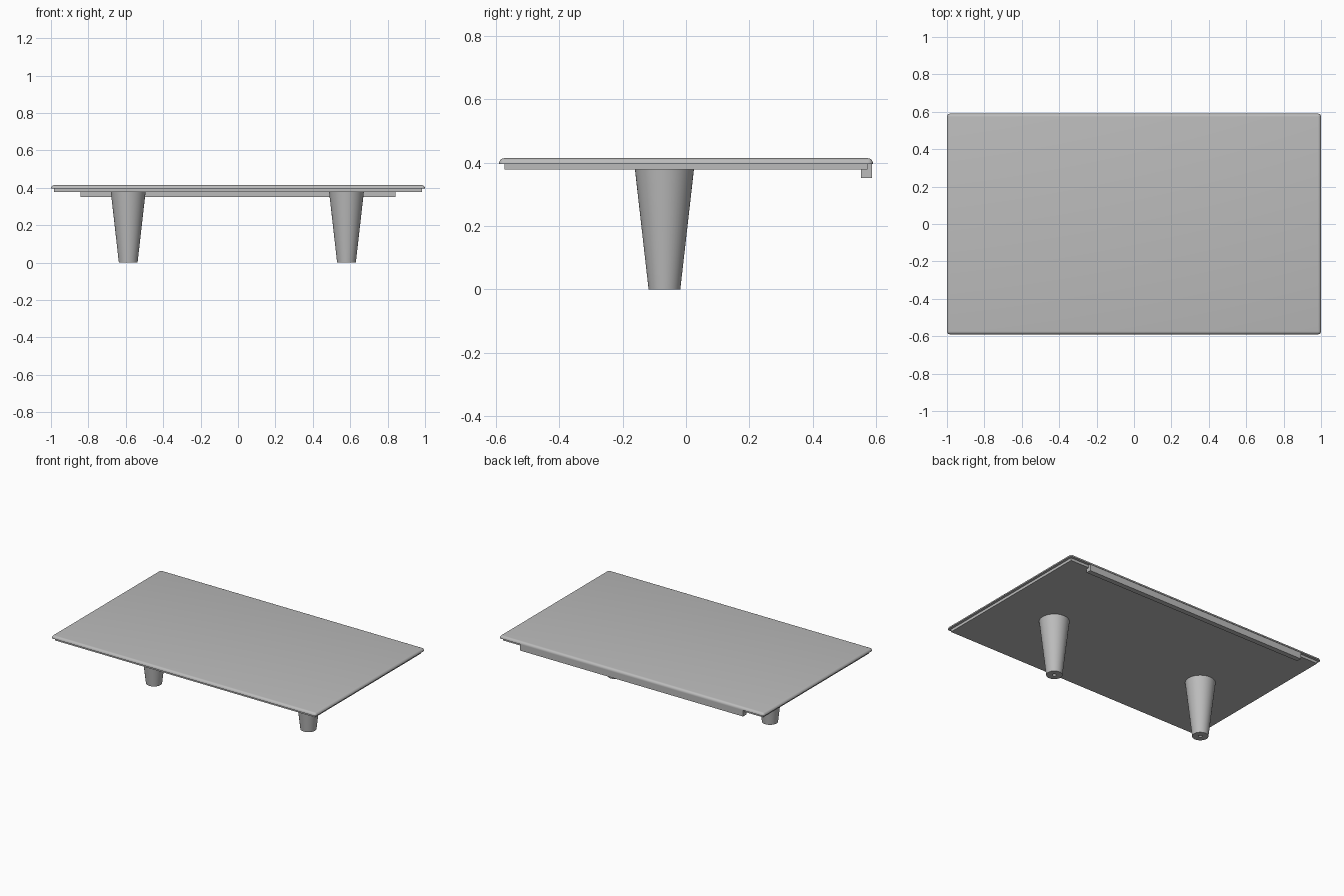
import bpy, bmesh, math

cube = bpy.data.objects.get("Cube")
if cube:
    bpy.data.objects.remove(cube, do_unlink=True)

grey = bpy.data.materials.new("plain grey")
grey.use_nodes = True
colour = (0.5, 0.5, 0.5, 1)
grey.diffuse_color = colour
grey.node_tree.nodes["Principled BSDF"].inputs["Base Color"].default_value = colour


def finish(name, bm):
    """Turn a bmesh into a named, shaded object."""
    bmesh.ops.recalc_face_normals(bm, faces=bm.faces)
    mesh = bpy.data.meshes.new(name)
    bm.to_mesh(mesh)
    bm.free()
    mesh.materials.append(grey)
    obj = bpy.data.objects.new(name, mesh)
    bpy.context.collection.objects.link(obj)
    bpy.ops.object.select_all(action="DESELECT")
    obj.select_set(True)
    bpy.context.view_layer.objects.active = obj
    bpy.ops.object.shade_smooth_by_angle(angle=math.radians(35))
    return obj


def box(name, low, high, round_top=0):
    bm = bmesh.new()
    bmesh.ops.create_cube(bm, size=1)
    for v in bm.verts:
        v.co = [a + (b - a) * (c + 0.5) for a, b, c in zip(low, high, v.co)]
    if round_top:
        # Round the upper rim and the upright corners, leave the base sharp
        edges = [e for e in bm.edges if max(v.co.z for v in e.verts) > high[2] - 0.001]
        bmesh.ops.bevel(bm, geom=edges, offset=round_top, segments=5,
                        profile=0.5, affect="EDGES")
    return finish(name, bm)


def lathe(name, profile, x, y, steps=48):
    """Spin a (radius, height) profile round an upright axis."""
    bm = bmesh.new()
    verts = [bm.verts.new((r, 0, z)) for r, z in profile]
    edges = [bm.edges.new(pair) for pair in zip(verts, verts[1:])]
    bmesh.ops.spin(bm, geom=verts + edges, cent=(0, 0, 0), axis=(0, 0, 1),
                   angle=math.tau, steps=steps)
    bmesh.ops.remove_doubles(bm, verts=bm.verts, dist=0.0001)
    obj = finish(name, bm)
    obj.location = (x, y, 0)
    return obj


# Top plate with a softened rim, over a slightly smaller slab
box("top_plate", (-1, -0.59, 0.396), (1, 0.59, 0.414), round_top=0.0165)
box("under_slab", (-0.983, -0.572, 0.378), (0.983, 0.572, 0.396))

# Rail along the back edge
box("back_rail", (-0.842, 0.552, 0.352), (0.842, 0.587, 0.397))

# Tapered legs with a small screw hole in each foot
leg = [(0, 0.06), (0.012, 0.06), (0.012, 0), (0.05, 0), (0.093, 0.378), (0, 0.378)]
for side, x in (("right", -0.587), ("left", 0.58)):
    lathe(side + "_leg", leg, x, -0.068)
